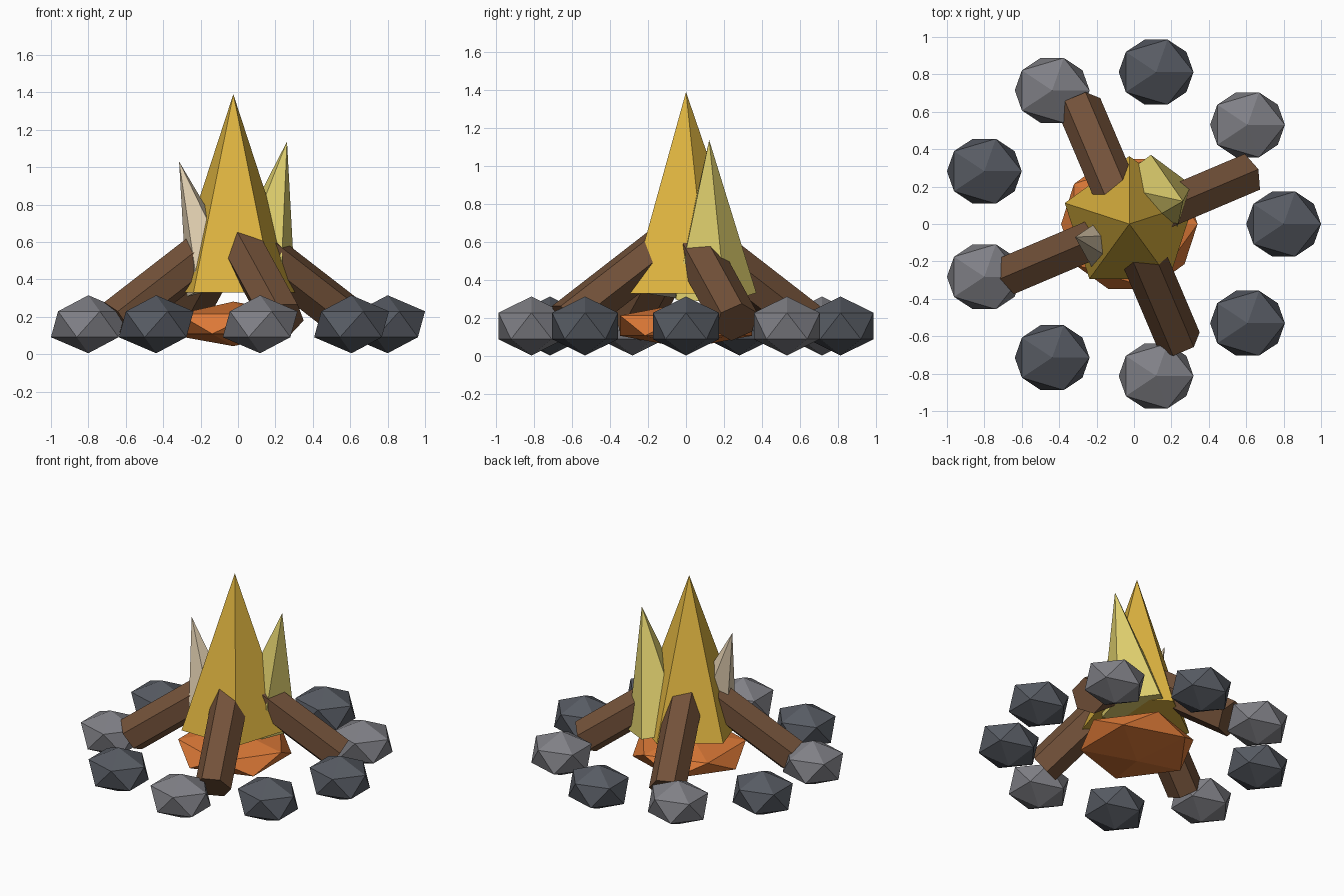
import bpy, bmesh, math
from mathutils import Vector, Matrix

cube = bpy.data.objects.get("Cube")
if cube:
    bpy.data.objects.remove(cube, do_unlink=True)


def material(name, rgb):
    """Flat material from 0-255 sRGB values, stored as linear."""
    lin = [((c / 255 + 0.055) / 1.055) ** 2.4 for c in rgb]
    m = bpy.data.materials.new(name)
    m.use_nodes = True
    m.diffuse_color = (*lin, 1)
    bsdf = next(n for n in m.node_tree.nodes if n.type == 'BSDF_PRINCIPLED')
    bsdf.inputs["Base Color"].default_value = (*lin, 1)
    bsdf.inputs["Roughness"].default_value = 0.9
    return m


LIGHT_STONE = material("light stone grey", (128, 128, 134))
DARK_STONE = material("dark stone grey", (87, 91, 99))
WOOD = material("wood brown", (114, 81, 57))
EMBER = material("ember orange", (220, 121, 55))
GOLD = material("flame gold", (222, 180, 64))
YELLOW = material("flame pale yellow", (224, 208, 110))
CREAM = material("flame cream", (222, 204, 174))

CX = -0.025  # the fire's axis


def finish(bm, name, mat):
    bmesh.ops.recalc_face_normals(bm, faces=bm.faces)
    mesh = bpy.data.meshes.new(name)
    bm.to_mesh(mesh)
    bm.free()
    mesh.materials.append(mat)
    obj = bpy.data.objects.new(name, mesh)
    bpy.context.collection.objects.link(obj)
    return obj


def rock(name, centre, size, mat):
    """Squashed icosahedron."""
    bm = bmesh.new()
    bmesh.ops.create_icosphere(bm, subdivisions=1, radius=1)
    bmesh.ops.transform(bm, matrix=Matrix.LocRotScale(Vector(centre), None, Vector(size)),
                        verts=bm.verts)
    return finish(bm, name, mat)


def ring(bm, centre, u, v, radius, sides, start):
    return [bm.verts.new(centre + radius * (math.cos(a) * u + math.sin(a) * v))
            for a in (start + i * math.tau / sides for i in range(sides))]


def flame(name, base, tip, radius, mat):
    """Five-sided cone leaning from base to tip, one corner towards the back."""
    base, tip = Vector(base), Vector(tip)
    q = Vector((0, 0, 1)).rotation_difference(tip - base)
    bm = bmesh.new()
    low = ring(bm, base, q @ Vector((1, 0, 0)), q @ Vector((0, 1, 0)), radius, 5, math.pi / 2)
    bm.faces.new(low)
    apex = bm.verts.new(tip)
    for i in range(5):
        bm.faces.new((low[i], low[(i + 1) % 5], apex))
    return finish(bm, name, mat)


def log(name, angle, roll):
    """Six-sided log leaning in towards the fire's axis."""
    out = Vector((math.cos(angle), math.sin(angle), 0))
    side = Vector((-out.y, out.x, 0))
    foot = Vector((CX, 0, 0.18)) + out * 0.68
    head = Vector((CX, 0, 0.615)) + out * 0.07
    up = side.cross(head - foot).normalized()
    bm = bmesh.new()
    a = ring(bm, foot, side, up, 0.12, 6, roll)
    b = ring(bm, head, side, up, 0.12, 6, roll)
    bm.faces.new(a)
    bm.faces.new(b)
    for i in range(6):
        j = (i + 1) % 6
        bm.faces.new((a[i], a[j], b[j], b[i]))
    return finish(bm, name, WOOD)


# Ring of nine stones in alternating greys
for i in range(9):
    t = i * math.tau / 9
    rock(f"stone_{i + 1}", (CX + 0.825 * math.cos(t), 0.825 * math.sin(t), 0.16),
         (0.2236, 0.204, 0.155), LIGHT_STONE if i % 2 else DARK_STONE)

# Glowing ember bed
rock("ember_bed", (CX, 0, 0.162), (0.408, 0.408, 0.119), EMBER)

# Four leaning logs; every other one has an edge uppermost
for i, name in enumerate(("right_back_log", "left_back_log", "left_front_log", "right_front_log")):
    log(name, math.radians(23 + 90 * i), 0 if i % 2 else math.pi / 6)

# Flames
flame("main_flame", (CX, 0, 0.33), (CX, 0, 1.39), 0.363, GOLD)
flame("side_flame", (0.09, 0.135, 0.33), (0.262, 0.122, 1.137), 0.235, YELLOW)
flame("small_flame", (-0.11, -0.11, 0.36), (-0.315, -0.07, 1.03), 0.18, CREAM)
